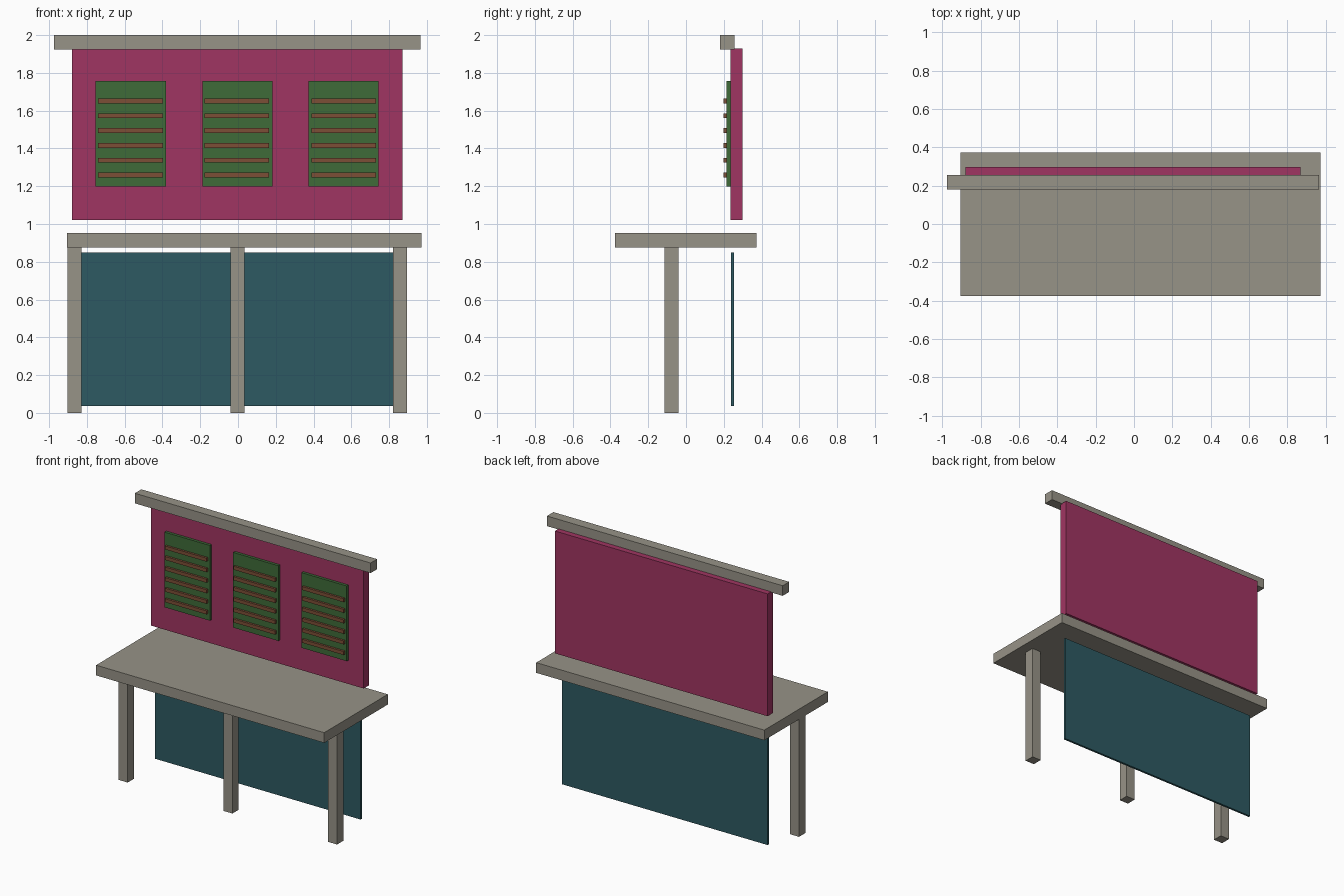
import bpy

if "Cube" in bpy.data.objects:
    bpy.data.objects.remove(bpy.data.objects["Cube"])


def material(name, rgb):
    """Flat colour from 0-255 display values."""
    m = bpy.data.materials.new(name)
    lin = [((c / 255 + 0.055) / 1.055) ** 2.4 for c in rgb]
    m.diffuse_color = (*lin, 1.0)
    m.use_nodes = True
    m.node_tree.nodes["Principled BSDF"].inputs["Base Color"].default_value = m.diffuse_color
    return m


grey = material("warm_grey", (151, 147, 135))
magenta = material("magenta", (160, 53, 98))
green = material("green", (62, 107, 56))
brown = material("brown", (124, 78, 54))
teal = material("teal", (45, 90, 98))


def box(name, x, y, z, mat):
    """Box from its (min, max) range on each axis."""
    spans = (x, y, z)
    bpy.ops.mesh.primitive_cube_add(size=1, location=[(a + b) / 2 for a, b in spans])
    ob = bpy.context.object
    ob.name = name
    ob.scale = [b - a for a, b in spans]
    bpy.ops.object.transform_apply(location=False, rotation=False, scale=True)
    ob.data.materials.append(mat)
    return ob


# Counter on three legs
box("counter_top", (-0.905, 0.972), (-0.375, 0.372), (0.876, 0.952), grey)
for i, x in enumerate((-0.865, -0.003, 0.858)):
    box(f"leg_{i + 1}", (x - 0.037, x + 0.037), (-0.114, -0.04), (0, 0.876), grey)

# Lower back panel
box("lower_back_panel", (-0.85, 0.842), (0.238, 0.254), (0.037, 0.85), teal)

# Upper wall and the beam along its top
box("upper_wall", (-0.88, 0.87), (0.235, 0.298), (1.02, 1.93), magenta)
box("top_beam", (-0.975, 0.965), (0.18, 0.256), (1.925, 2.0), grey)

# Three shutters, each with six slats
for i, (x, slat_x) in enumerate(((-0.568, -0.569), (-0.003, -0.006), (0.559, 0.56))):
    box(f"shutter_{i + 1}", (x - 0.186, x + 0.186), (0.214, 0.235), (1.198, 1.757), green)
    for j in range(6):
        z = 1.259 + j * 0.0785
        box(f"shutter_{i + 1}_slat_{j + 1}", (slat_x - 0.171, slat_x + 0.171),
            (0.198, 0.216), (z - 0.013, z + 0.013), brown)
